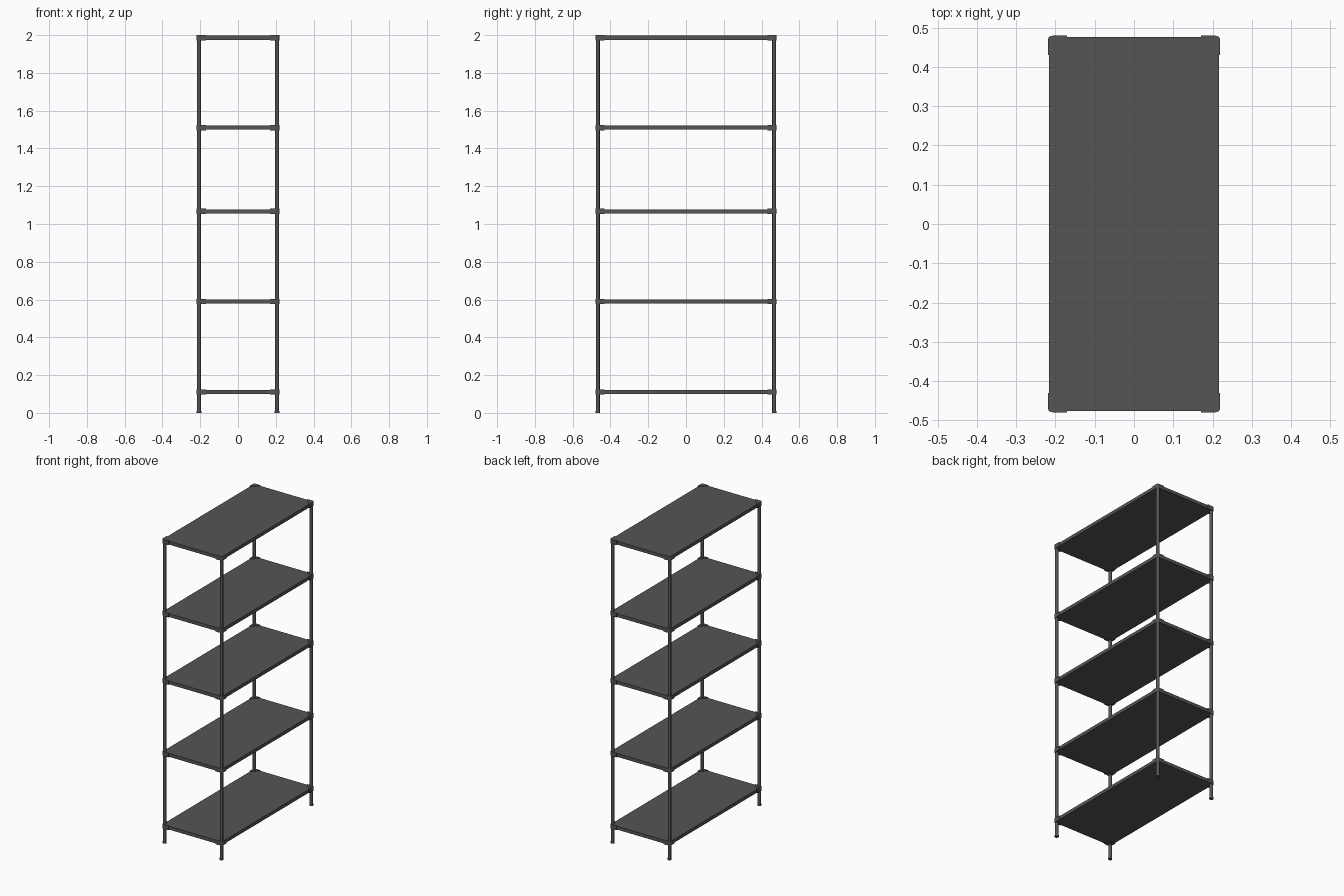
import bpy, bmesh, math

if "Cube" in bpy.data.objects:
    bpy.data.objects.remove(bpy.data.objects["Cube"])

HX, HY = 0.216, 0.476            # shelf half size
PX, PY, PR = 0.207, 0.467, 0.0105  # post centre and radius
LEVELS = [0.111, 0.59, 1.067, 1.51, 1.986]
CORNERS = [(sx, sy) for sx in (-1, 1) for sy in (-1, 1)]


def prism(name, outline, z0, z1):
    bm = bmesh.new()
    face = bm.faces.new([bm.verts.new((x, y, z0)) for x, y in outline])
    ext = bmesh.ops.extrude_face_region(bm, geom=[face])
    top = [v for v in ext["geom"] if isinstance(v, bmesh.types.BMVert)]
    bmesh.ops.translate(bm, verts=top, vec=(0, 0, z1 - z0))
    bmesh.ops.recalc_face_normals(bm, faces=bm.faces)
    mesh = bpy.data.meshes.new(name)
    bm.to_mesh(mesh)
    bm.free()
    obj = bpy.data.objects.new(name, mesh)
    bpy.context.collection.objects.link(obj)
    return obj


def cylinder(name, x, y, r, z0, z1):
    bpy.ops.mesh.primitive_cylinder_add(vertices=20, radius=r, depth=z1 - z0,
                                        location=(x, y, (z0 + z1) / 2))
    bpy.context.object.name = name
    bpy.ops.object.shade_smooth_by_angle(angle=math.radians(35))


def bracket_outline(sx, sy):
    # triangle with a rounded outer corner
    ox, oy, r, leg = 0.2195, 0.4795, 0.0125, 0.049
    pts = [(ox - leg, oy)]
    for i in range(7):
        a = math.pi / 2 * (1 - i / 6)
        pts.append((ox - r + r * math.cos(a), oy - r + r * math.sin(a)))
    pts += [(ox, oy - leg), (ox - 0.005, oy - leg), (ox - leg, oy - 0.005)]
    return [(sx * x, sy * y) for x, y in pts]


# Shelf boards with corner brackets
for z in LEVELS:
    c = 0.006  # clipped corners stay inside the brackets
    board = []
    for sx, sy in ((1, 1), (-1, 1), (-1, -1), (1, -1)):
        pair = [(sx * HX, sy * (HY - c)), (sx * (HX - c), sy * HY)]
        board += pair if sx * sy > 0 else pair[::-1]
    prism("shelf_board", board, z - 0.011, z + 0.011)
    for sx, sy in CORNERS:
        prism("corner_bracket", bracket_outline(sx, sy), z - 0.014, z + 0.014)

# Upright posts with feet
for sx, sy in CORNERS:
    cylinder("post", sx * PX, sy * PY, PR, 0.004, 1.99)
    cylinder("foot", sx * PX, sy * PY, 0.0125, 0.0, 0.01)

# Grey finish
mat = bpy.data.materials.new("dark_grey")
mat.diffuse_color = (0.09, 0.09, 0.09, 1)
mat.use_nodes = True
mat.node_tree.nodes["Principled BSDF"].inputs["Base Color"].default_value = mat.diffuse_color
for obj in bpy.context.collection.objects:
    obj.data.materials.append(mat)
